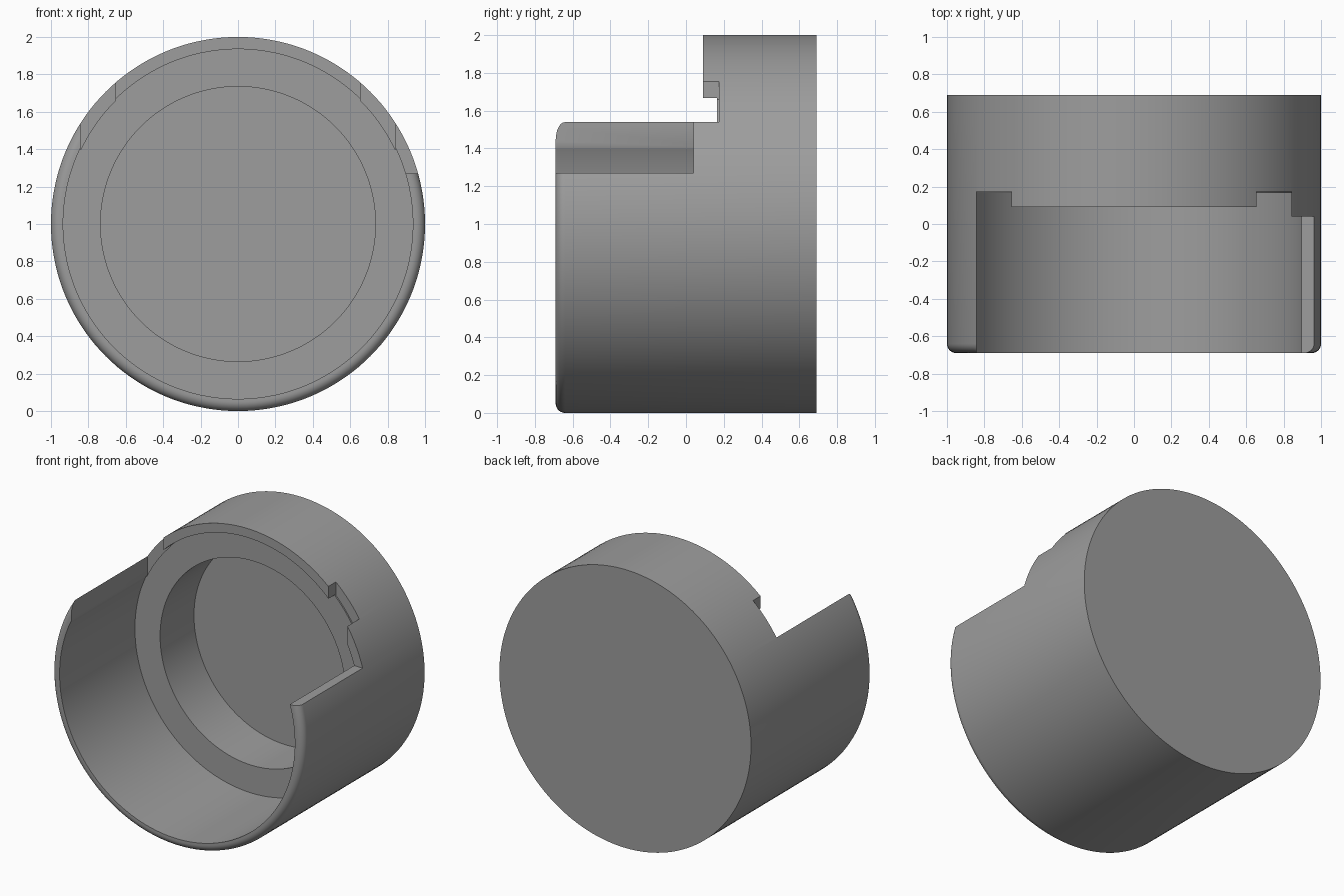
import bpy, bmesh, math
from mathutils import Matrix, Vector

if "Cube" in bpy.data.objects:
    bpy.data.objects.remove(bpy.data.objects["Cube"])

SEGMENTS = 144
grey = bpy.data.materials.new("plain grey")
grey.diffuse_color = (0.34, 0.34, 0.34, 1)
grey.use_nodes = True
grey.node_tree.nodes["Principled BSDF"].inputs["Base Color"].default_value = grey.diffuse_color


def finish(bm, name):
    bmesh.ops.remove_doubles(bm, verts=bm.verts[:], dist=1e-5)
    bmesh.ops.recalc_face_normals(bm, faces=bm.faces[:])
    mesh = bpy.data.meshes.new(name)
    bm.to_mesh(mesh)
    bm.free()
    mesh.materials.append(grey)
    ob = bpy.data.objects.new(name, mesh)
    bpy.context.collection.objects.link(ob)
    return ob


def lathe(name, profile):
    """Revolve (radius, y) points around the y axis at height z = 1."""
    bm = bmesh.new()
    verts = [bm.verts.new((r, y, 1)) for r, y in profile]
    edges = [bm.edges.new(pair) for pair in zip(verts, verts[1:])]
    bmesh.ops.spin(bm, geom=verts + edges, cent=(0, 0, 1), axis=(0, 1, 0),
                   angle=math.tau, steps=SEGMENTS, use_merge=True)
    # close the flat ends with single round faces
    bmesh.ops.remove_doubles(bm, verts=bm.verts[:], dist=1e-5)
    bmesh.ops.holes_fill(bm, edges=[e for e in bm.edges if e.is_boundary], sides=0)
    return finish(bm, name)


def cut(ob, cutter):
    mod = ob.modifiers.new("cut", 'BOOLEAN')
    mod.operation = 'DIFFERENCE'
    mod.solver = 'EXACT'
    mod.object = cutter
    bpy.context.view_layer.objects.active = ob
    bpy.ops.object.modifier_apply(modifier=mod.name)
    bpy.data.objects.remove(cutter)


# round housing: back wall, rounded front lip, wide bore, ledge, narrow bore
F = 0.05
lip = [(1 - F + F * math.cos(a), -0.69 + F - F * math.sin(a))
       for a in (math.pi / 2 * i / 8 for i in range(9))]
housing = lathe("housing", [(1, 0.69)] + lip +
                [(0.935, -0.69), (0.935, 0.165), (0.735, 0.165), (0.735, 0.55)])

# opening outline seen from above, with two locating notches and a side step
outline = [(-0.842, -1), (1.2, -1), (1.2, 0.04), (0.842, 0.04), (0.842, 0.175),
           (0.655, 0.175), (0.655, 0.09), (-0.655, 0.09), (-0.655, 0.175), (-0.842, 0.175)]
bm = bmesh.new()
face = bm.faces.new([bm.verts.new((x, y, 1.27)) for x, y in outline])
top = bmesh.ops.extrude_face_region(bm, geom=[face])["geom"]
bmesh.ops.translate(bm, vec=Vector((0, 0, 1)),
                    verts=[v for v in top if isinstance(v, bmesh.types.BMVert)])
opening = finish(bm, "opening_cutter")

# keep the ledge itself out of the cut
cut(opening, lathe("core_cutter", [(0.93, -1.3), (0.93, 0.5)]))
cut(housing, opening)

bpy.ops.object.select_all(action='DESELECT')
housing.select_set(True)
bpy.context.view_layer.objects.active = housing
bpy.ops.object.shade_smooth_by_angle(angle=math.radians(30))
